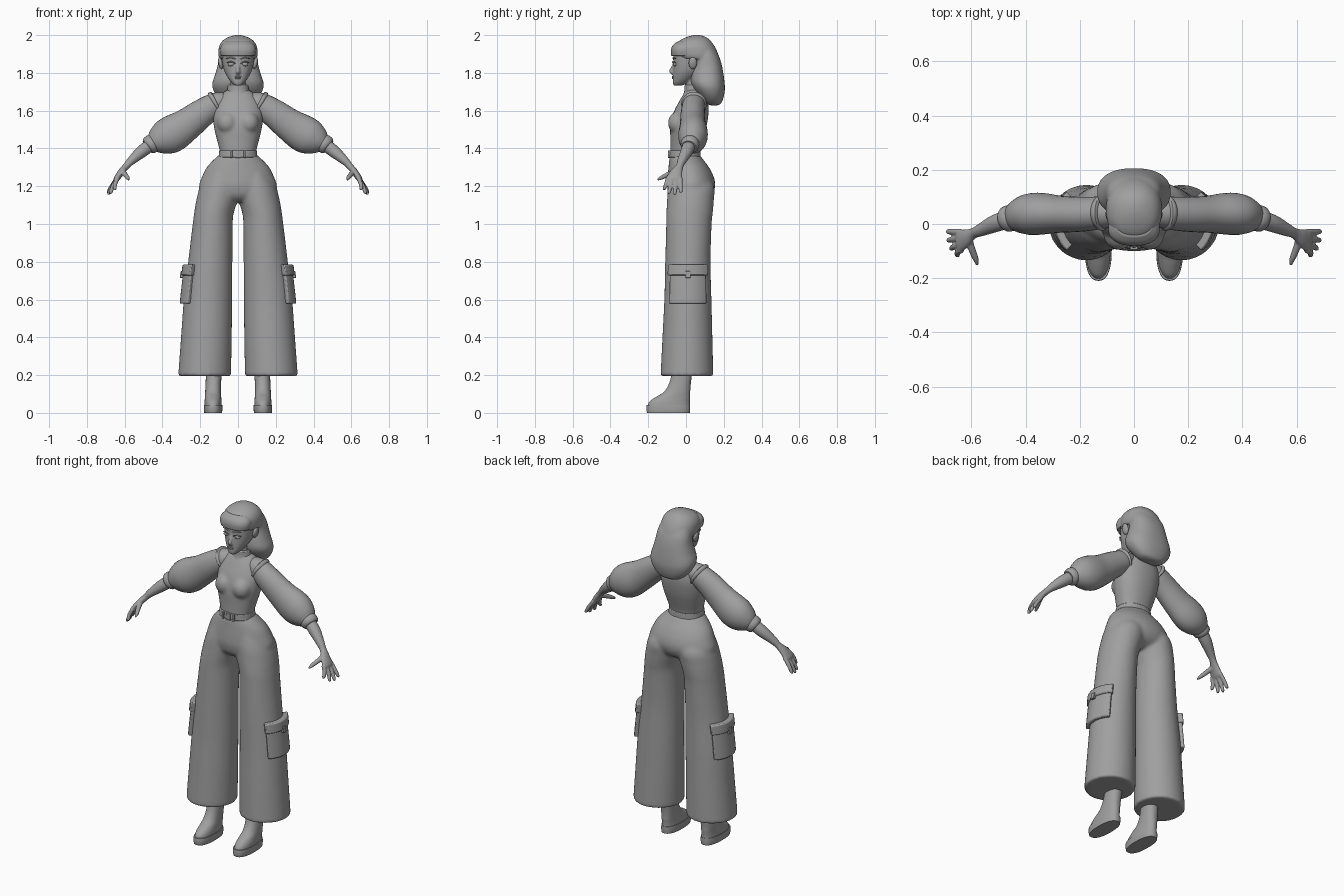
import bpy, bmesh, math
from mathutils import Vector, Matrix

if "Cube" in bpy.data.objects:
    bpy.data.objects.remove(bpy.data.objects["Cube"])

GREY = (0.35, 0.35, 0.35, 1)
mat = bpy.data.materials.new("plain grey")
mat.use_nodes = True
mat.diffuse_color = GREY
for node in mat.node_tree.nodes:
    if node.type == "BSDF_PRINCIPLED":
        node.inputs["Base Color"].default_value = GREY


def spline(stations, k):
    """Catmull-Rom through tuples of any length."""
    out, last = [], len(stations) - 1
    for i in range(last):
        a, b, c, d = (stations[max(0, min(last, i + j))] for j in (-1, 0, 1, 2))
        for s in range(k):
            t = s / k
            out.append([q + t / 2 * (r - p + t * (2 * p - 5 * q + 4 * r - e + t * (3 * (q - r) + e - p)))
                        for p, q, r, e in zip(a, b, c, d)])
    return out + [list(stations[last])]


def skin(bm, rings):
    rows = [[bm.verts.new(p) for p in ring] for ring in rings]
    n = len(rows[0])
    for a, b in zip(rows, rows[1:]):
        for i in range(n):
            bm.faces.new((a[i], a[(i + 1) % n], b[(i + 1) % n], b[i]))
    bm.faces.new(rows[0][::-1])
    bm.faces.new(rows[-1])


def loft(bm, stations, n=36, power=2.0, k=4, side=1):
    """Level rings given as (z, x0, x1, y0, y1)."""
    rings = []
    for z, x0, x1, y0, y1 in spline(stations, k):
        ring = []
        for i in range(n):
            a = math.tau * i / n
            c, s = math.cos(a), math.sin(a)
            x = (x0 + x1) / 2 + (x1 - x0) / 2 * math.copysign(abs(c) ** (2 / power), c)
            y = (y0 + y1) / 2 + (y1 - y0) / 2 * math.copysign(abs(s) ** (2 / power), s)
            ring.append((side * x, y, z))
        rings.append(ring)
    skin(bm, rings)


def centred(rows):
    """Rows of (z, half width, y0, y1) to loft stations."""
    return [(z, -w, w, y0, y1) for z, w, y0, y1 in rows]


def sweep(bm, stations, n=16, k=4):
    """Rings across a path given as (x, y, z, depth radius, height radius)."""
    pts = spline(stations, k)
    rings = []
    for i, (x, y, z, ru, rv) in enumerate(pts):
        t = (Vector(pts[min(i + 1, len(pts) - 1)][:3]) - Vector(pts[max(i - 1, 0)][:3])).normalized()
        u = Vector((0, 1, 0))
        u = (u - t * u.dot(t)).normalized()
        v = t.cross(u)
        rings.append([Vector((x, y, z)) + u * ru * math.cos(math.tau * j / n)
                      + v * rv * math.sin(math.tau * j / n) for j in range(n)])
    skin(bm, rings)


def ball(bm, centre, radii, tilt=0):
    m = Matrix.Translation(centre) @ Matrix.Rotation(tilt, 4, "Y") @ Matrix.Diagonal((*radii, 1))
    bmesh.ops.create_uvsphere(bm, u_segments=20, v_segments=12, radius=1, matrix=m)


def finish(name, bm, mirror=False, voxel=0, smooth=0, bevel=0):
    bmesh.ops.recalc_face_normals(bm, faces=bm.faces[:])
    me = bpy.data.meshes.new(name)
    bm.to_mesh(me)
    bm.free()
    me.materials.append(mat)
    ob = bpy.data.objects.new(name, me)
    bpy.context.collection.objects.link(ob)
    bpy.ops.object.select_all(action="DESELECT")
    ob.select_set(True)
    bpy.context.view_layer.objects.active = ob
    bpy.ops.object.shade_smooth_by_angle(angle=math.radians(40))
    if bevel:
        b = ob.modifiers.new("Bevel", "BEVEL")
        b.width, b.segments = bevel, 2
    if mirror:
        ob.modifiers.new("Mirror", "MIRROR").use_mirror_merge = False
    if voxel:
        r = ob.modifiers.new("Remesh", "REMESH")
        r.mode, r.voxel_size, r.use_smooth_shade = "VOXEL", voxel, True
        s = ob.modifiers.new("Smooth", "SMOOTH")
        s.factor, s.iterations = 0.5, smooth
    return ob


# Wide trousers: hips and two legs blended together
LEG = [(.195, .037, .317, -.135, .145), (.4, .033, .302, -.125, .14), (.6, .031, .287, -.115, .135),
       (.8, .03, .264, -.11, .13), (1.0, .028, .24, -.105, .136), (1.06, .022, .232, -.104, .142),
       (1.13, 0, .22, -.1, .148), (1.2, -.01, .2, -.095, .148), (1.28, 0, .155, -.08, .1)]
bm = bmesh.new()
for side in (1, -1):
    loft(bm, LEG, side=side)
loft(bm, centred([(1.12, .1, -.06, .09), (1.15, .19, -.088, .135), (1.2, .207, -.1, .155),
                  (1.25, .191, -.098, .147), (1.3, .166, -.093, .122), (1.34, .13, -.089, .092),
                  (1.37, .095, -.084, .07)]))
finish("trousers", bm, voxel=.01, smooth=6)


def leg_at(z):
    for a, b in zip(LEG, LEG[1:]):
        if a[0] <= z <= b[0]:
            t = (z - a[0]) / (b[0] - a[0])
            return [p + t * (q - p) for p, q in zip(a, b)]


def patch(name, z0, z1, spread, rise, bevel):
    """Curved plate lying on the outside of the leg."""
    rings = []
    for i in range(5):
        z = z0 + (z1 - z0) * i / 4
        _, x0, x1, y0, y1 = leg_at(z)
        arc = [math.radians(spread) * (j / 6 - 1) for j in range(13)]
        ring = []
        for off, angles in ((rise, arc), (-.012, arc[::-1])):
            ring += [((x0 + x1) / 2 + ((x1 - x0) / 2 + off) * math.cos(a),
                      (y0 + y1) / 2 + ((y1 - y0) / 2 + off) * math.sin(a), z) for a in angles]
        rings.append(ring)
    bm = bmesh.new()
    skin(bm, rings)
    finish(name, bm, mirror=True, bevel=bevel)


# Cargo pockets
patch("pocket_bag", .578, .775, 44, .02, .007)
patch("pocket_flap", .728, .785, 47, .028, .006)
patch("pocket_tab", .715, .75, 5, .034, .002)

# Boots
bm = bmesh.new()
loft(bm, [(0, .085, .179, -.206, .02), (.02, .082, .181, -.21, .022), (.042, .083, .18, -.208, .021)],
     power=2.4, k=2)
finish("boot_sole", bm, mirror=True)
bm = bmesh.new()
loft(bm, [(.035, .086, .178, -.204, .02), (.06, .087, .177, -.193, .02), (.085, .089, .175, -.158, .022),
          (.11, .09, .174, -.118, .022), (.15, .09, .172, -.092, .025), (.2, .087, .17, -.078, .03),
          (.25, .087, .17, -.078, .03)], power=2.2)
finish("boot_upper", bm, mirror=True)

# Bodice with bust
bm = bmesh.new()
loft(bm, centred([(1.36, .093, -.083, .068), (1.4, .1, -.083, .075), (1.45, .113, -.083, .09),
                  (1.5, .125, -.084, .105), (1.55, .132, -.078, .115), (1.6, .132, -.062, .12),
                  (1.65, .115, -.036, .115), (1.69, .085, -.012, .1), (1.715, .05, .005, .08)]), power=2.2)
for side in (1, -1):
    ball(bm, (side * .056, -.04, 1.535), (.056, .056, .06))
finish("bodice", bm, voxel=.008, smooth=7)

# Collar, belt and buckle
bm = bmesh.new()
loft(bm, centred([(1.67, .066, -.022, .095), (1.7, .058, -.01, .085), (1.735, .054, -.008, .08)]))
finish("collar", bm, bevel=.004)
bm = bmesh.new()
loft(bm, centred([(1.352, .103, -.092, .078), (1.388, .1, -.09, .076)]), k=1, power=2.2)
finish("belt", bm, bevel=.004)
bm = bmesh.new()
for x in (-.035, 0, .035):
    bmesh.ops.create_cube(bm, size=1, matrix=Matrix.Translation((x, -.088, 1.37))
                          @ Matrix.Diagonal((.028 if x == 0 else .01, .016, .04, 1)))
finish("belt_buckle_and_loops", bm, bevel=.002)

# Balloon sleeves, armhole piping and cuffs
bm = bmesh.new()
sweep(bm, [(.05, .045, 1.66, .04, .035), (.11, .042, 1.637, .058, .062), (.19, .036, 1.587, .064, .075),
           (.27, .036, 1.527, .068, .086), (.34, .038, 1.482, .077, .098), (.39, .035, 1.457, .076, .092),
           (.43, .028, 1.437, .062, .07), (.455, .022, 1.424, .045, .045)], n=28)
finish("sleeve", bm, mirror=True)
bm = bmesh.new()
sweep(bm, [(.108, .042, 1.64, .055, .058), (.114, .042, 1.637, .066, .07),
           (.122, .042, 1.633, .066, .07), (.128, .042, 1.629, .055, .058)], n=28, k=2)
finish("armhole_piping", bm, mirror=True)
bm = bmesh.new()
sweep(bm, [(.447, .023, 1.431, .044, .045), (.455, .022, 1.426, .049, .05), (.472, .018, 1.414, .047, .048),
           (.48, .016, 1.408, .038, .039)], n=24, k=2)
finish("cuff", bm, mirror=True)

# Forearm and hand
bm = bmesh.new()
sweep(bm, [(.45, .022, 1.428, .034, .034), (.51, .003, 1.383, .033, .033), (.565, -.022, 1.335, .024, .023),
           (.592, -.034, 1.306, .02, .018), (.618, -.05, 1.275, .032, .018), (.642, -.062, 1.24, .042, .016),
           (.65, -.064, 1.226, .034, .01)])
for y0, y1, x1, z1 in ((-.03, -.028, .686, 1.165), (-.052, -.06, .684, 1.155),
                       (-.075, -.09, .674, 1.16), (-.095, -.115, .652, 1.18)):
    sweep(bm, [(.637, y0, 1.245, .012, .012), ((.65 + x1) / 2, (y0 + y1) / 2, (1.24 + z1) / 2, .0115, .0115),
               (x1, y1, z1 + .006, .0095, .0095), (x1 + .001, y1, z1, .005, .005)], n=10, k=3)
sweep(bm, [(.61, -.055, 1.28, .014, .014), (.598, -.095, 1.262, .0135, .0135),
           (.584, -.13, 1.245, .011, .011), (.578, -.152, 1.234, .005, .005)], n=10, k=3)
finish("forearm_and_hand", bm, mirror=True, voxel=.004, smooth=4)

# Neck, head, nose and chin
bm = bmesh.new()
loft(bm, centred([(1.69, .044, -.002, .076), (1.74, .041, 0, .075), (1.8, .045, 0, .08)]))
loft(bm, centred([(1.732, .014, -.062, -.025), (1.742, .028, -.069, .0), (1.76, .044, -.07, .03),
                  (1.79, .063, -.069, .07), (1.82, .076, -.068, .1), (1.86, .084, -.067, .12),
                  (1.9, .085, -.064, .125), (1.95, .07, -.04, .11), (1.98, .03, .0, .07)]), power=2.2)
sweep(bm, [(0, -.06, 1.852, .008, .008), (0, -.072, 1.825, .009, .009), (0, -.08, 1.808, .01, .012),
           (0, -.068, 1.797, .008, .012)], n=12)
finish("head", bm, voxel=.005, smooth=4)

# Eyes, lashes, brows and lips
bm = bmesh.new()
ball(bm, (.036, -.058, 1.846), (.018, .01, .011), .12)
finish("eye", bm, mirror=True)
bm = bmesh.new()
sweep(bm, [(.014, -.067, 1.848, .002, .002), (.026, -.07, 1.857, .004, .003), (.042, -.066, 1.859, .004, .003),
           (.06, -.054, 1.853, .002, .002)], n=8)
sweep(bm, [(.012, -.067, 1.872, .003, .003), (.035, -.066, 1.88, .004, .004), (.062, -.054, 1.876, .002, .002)], n=8)
finish("lash_and_brow", bm, mirror=True)
bm = bmesh.new()
ball(bm, (0, -.068, 1.779), (.019, .007, .0045))
ball(bm, (0, -.067, 1.771), (.015, .008, .005))
finish("lips", bm)

# Ears
bm = bmesh.new()
ball(bm, (.092, .036, 1.852), (.012, .022, .032), .2)
finish("ear", bm, mirror=True)

# Hair: shoulder-length back, crown and fringe
bm = bmesh.new()
loft(bm, centred([(1.628, .03, .13, .17), (1.64, .075, .1, .187), (1.675, .112, .07, .2),
                  (1.715, .133, .04, .206), (1.75, .135, .025, .204), (1.79, .122, .025, .199),
                  (1.84, .108, .035, .19), (1.89, .1, .035, .174), (1.94, .085, .03, .145)]), power=2.3)
loft(bm, centred([(1.876, .1, -.045, .17), (1.9, .104, -.061, .17), (1.94, .1, -.06, .152),
                  (1.97, .082, -.036, .13), (1.99, .05, .004, .105), (2.0, .015, .04, .075)]), power=2.2)
finish("hair", bm, voxel=.007, smooth=3)
bm = bmesh.new()
loft(bm, centred([(1.89, .09, -.078, .05), (1.92, .095, -.08, .05), (1.945, .088, -.071, .05),
                  (1.965, .066, -.048, .04)]), power=2.4)
finish("fringe", bm, bevel=.003)
